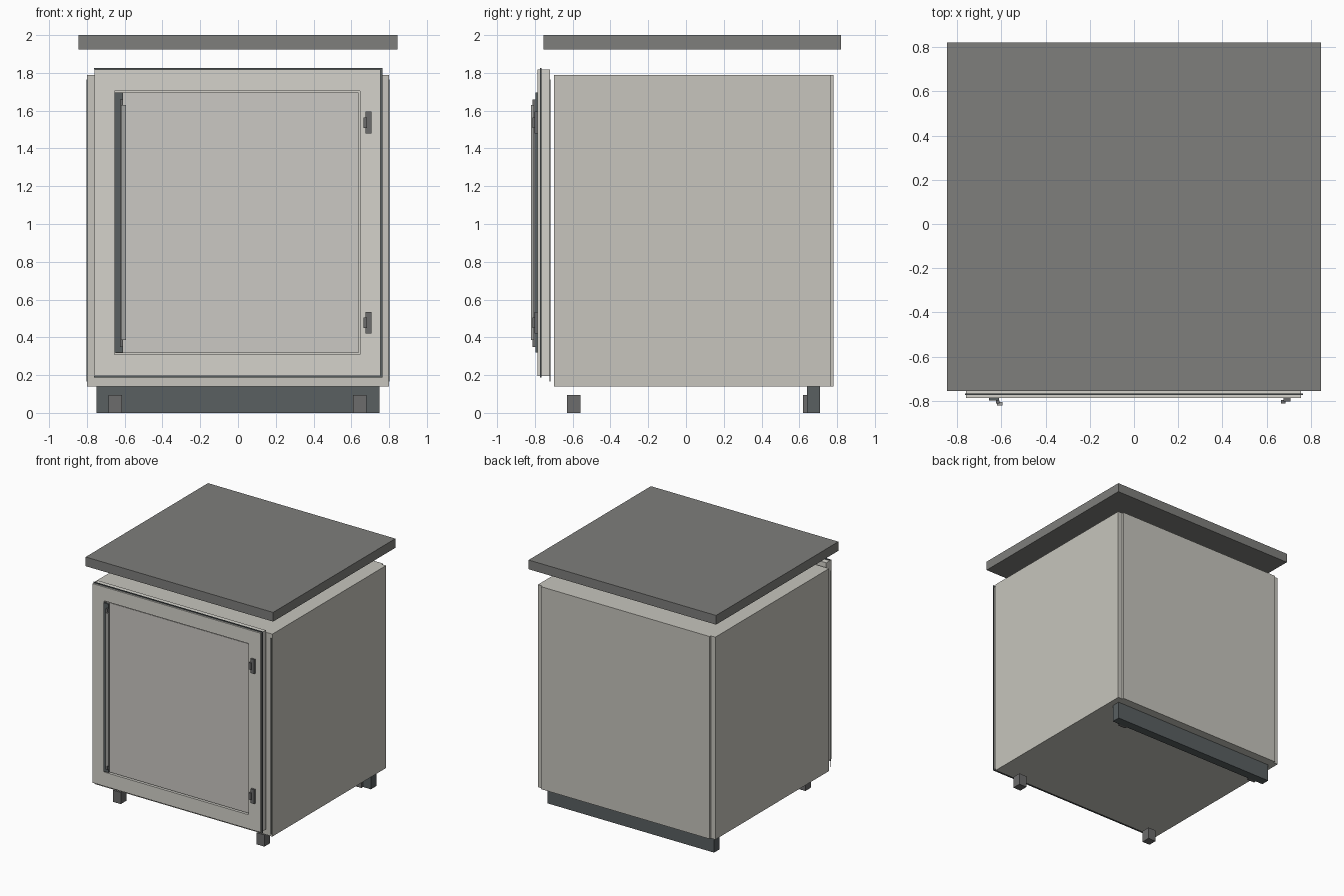
import bpy, bmesh

if "Cube" in bpy.data.objects:
    bpy.data.objects.remove(bpy.data.objects["Cube"])


def mat(name, c):
    m = bpy.data.materials.new(name)
    m.diffuse_color = (*c, 1)
    m.use_nodes = True
    m.node_tree.nodes["Principled BSDF"].inputs["Base Color"].default_value = m.diffuse_color
    return m


LIGHT = mat("light_panel", (0.66, 0.65, 0.60))
CARCASS = mat("carcass_panel", (0.57, 0.56, 0.51))
INSET = mat("inset_panel", (0.60, 0.58, 0.55))
STONE = mat("worktop_grey", (0.21, 0.21, 0.20))
DARK = mat("dark_trim", (0.10, 0.115, 0.12))
STEEL = mat("hardware_grey", (0.15, 0.15, 0.15))
GRIP = mat("grip_grey", (0.36, 0.36, 0.35))


def link(name, bm, material):
    me = bpy.data.meshes.new(name)
    bm.to_mesh(me)
    bm.free()
    ob = bpy.data.objects.new(name, me)
    me.materials.append(material)
    bpy.context.collection.objects.link(ob)
    return ob


def box(name, x, y, z, material):
    """Box from (min, max) pairs per axis."""
    bm = bmesh.new()
    bmesh.ops.create_cube(bm, size=1)
    for v in bm.verts:
        v.co = [r[0] if c < 0 else r[1] for c, r in zip(v.co, (x, y, z))]
    return link(name, bm, material)


def frame(name, x, z, ix, iz, y, material):
    """Rectangular ring with outer x/z, opening ix/iz, front to back y."""
    bm = bmesh.new()

    def loop(a, b, d):
        return [bm.verts.new((p, d, q)) for p, q in
                ((a[0], b[0]), (a[1], b[0]), (a[1], b[1]), (a[0], b[1]))]

    loops = [loop(x, z, y[0]), loop(x, z, y[1]),
             loop(ix, iz, y[1]), loop(ix, iz, y[0])]
    for k in range(4):
        a, b = loops[k], loops[(k + 1) % 4]
        for i in range(4):
            j = (i + 1) % 4
            bm.faces.new((a[i], a[j], b[j], b[i]))
    bmesh.ops.recalc_face_normals(bm, faces=bm.faces)
    return link(name, bm, material)


# Worktop floating above the carcass
box("worktop", (-0.845, 0.845), (-0.755, 0.82), (1.925, 2.0), STONE)

# Carcass and slightly proud back panel
box("carcass", (-0.80, 0.80), (-0.70, 0.765), (0.14, 1.79), CARCASS)
box("back_panel", (-0.76, 0.76), (0.765, 0.78), (0.14, 1.79), CARCASS)

# Plinth and feet
box("plinth", (-0.75, 0.75), (0.64, 0.71), (0.0, 0.14), DARK)
for side, sx in (("left", -0.65), ("right", 0.645)):
    for end, y in (("front", -0.595), ("back", 0.655)):
        box(f"{end}_{side}_foot", (sx - 0.035, sx + 0.035),
            (y - 0.036, y + 0.036), (0.0, 0.095), STEEL)

# Door: frame, recessed panel, backing
frame("door_frame", (-0.76, 0.755), (0.195, 1.818), (-0.655, 0.645),
      (0.31, 1.705), (-0.787, -0.76), LIGHT)
box("door_backing", (-0.76, 0.755), (-0.76, -0.72), (0.195, 1.818), LIGHT)
box("door_panel", (-0.648, 0.638), (-0.777, -0.758), (0.317, 1.697), INSET)

# Dark trim along the door edges
TY = (-0.774, -0.766)
box("top_trim", (-0.763, 0.763), TY, (1.818, 1.826), DARK)
box("bottom_trim", (-0.763, 0.763), TY, (0.187, 0.195), DARK)
box("hinge_side_trim", (0.755, 0.764), TY, (0.187, 1.826), DARK)

# Thin seals beside the door opening
for side, s in (("left", -1), ("right", 1)):
    box(f"{side}_seal", sorted((s * 0.798, s * 0.803)), (-0.722, -0.718),
        (0.167, 1.765), DARK)

# Handle: mounting plate, stem, grip
box("handle_plate", (-0.655, -0.61), (-0.798, -0.785), (0.32, 1.695), DARK)
box("handle_stem", (-0.624, -0.608), (-0.812, -0.798), (0.35, 1.66), STEEL)
box("handle_grip", (-0.62, -0.594), (-0.82, -0.805), (0.385, 1.63), GRIP)

# Hinges
for level, z in (("lower", 0.477), ("upper", 1.537)):
    box(f"{level}_hinge_plate", (0.676, 0.707), (-0.802, -0.785),
        (z - 0.058, z + 0.058), STEEL)
    box(f"{level}_hinge_knuckle", (0.665, 0.684), (-0.812, -0.796),
        (z - 0.028, z + 0.028), STEEL)
